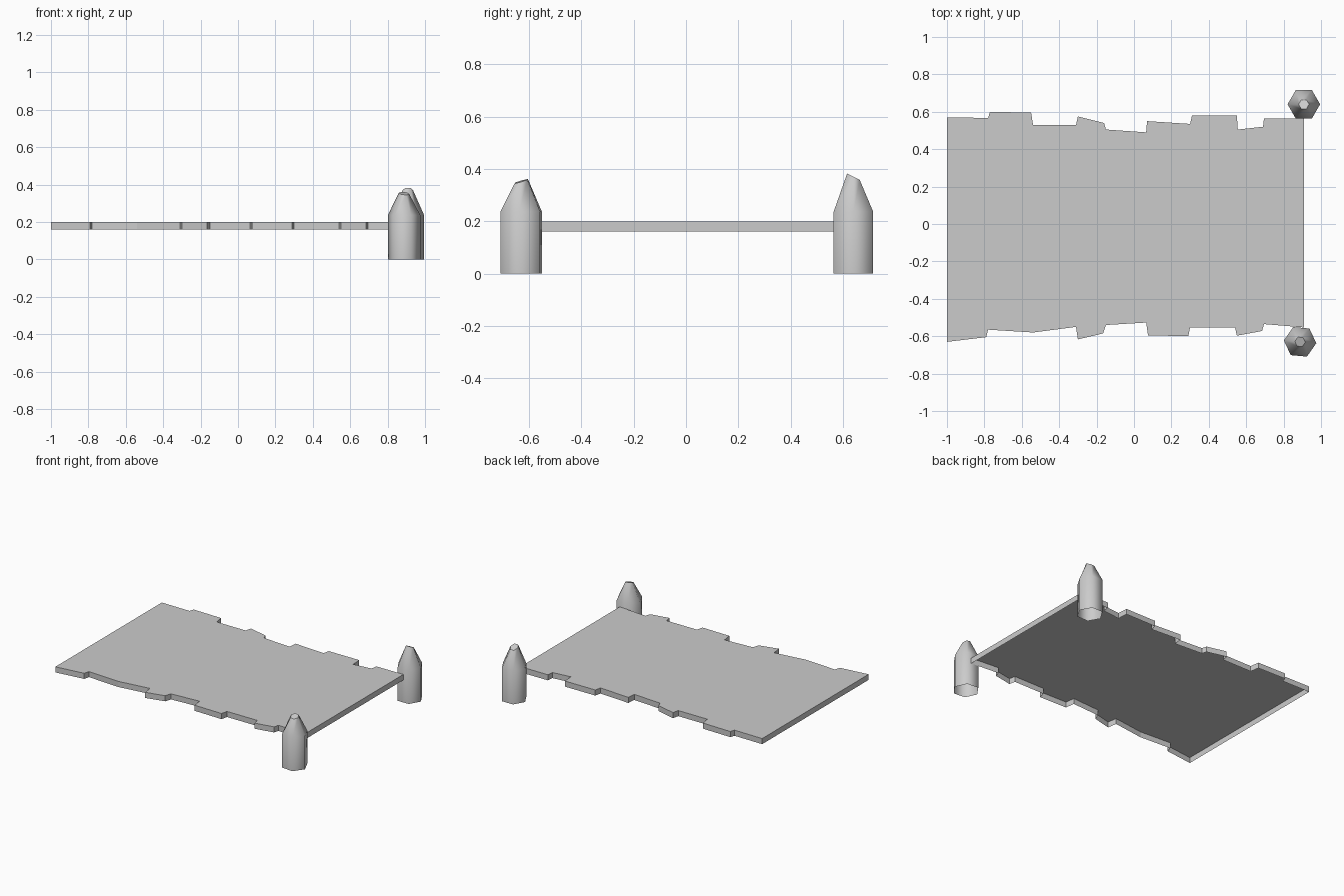
import bpy, bmesh
from math import cos, sin, radians, tau

cube = bpy.data.objects.get("Cube")
if cube:
    bpy.data.objects.remove(cube)

grey = bpy.data.materials.new("plain grey")
grey.use_nodes = True
colour = (0.6, 0.6, 0.6, 1)
grey.diffuse_color = colour
grey.node_tree.nodes["Principled BSDF"].inputs["Base Color"].default_value = colour


def finish(bm, name):
    mesh = bpy.data.meshes.new(name)
    bm.to_mesh(mesh)
    bm.free()
    mesh.materials.append(grey)
    obj = bpy.data.objects.new(name, mesh)
    bpy.context.collection.objects.link(obj)
    return obj


def ring(bm, centre, radius, z, turn, slope=(0, 0)):
    """Six-sided ring, tilted by a slope in x and y."""
    verts = []
    for i in range(6):
        a = tau * i / 6 + radians(turn)
        dx, dy = radius * cos(a), radius * sin(a)
        verts.append(bm.verts.new((centre[0] + dx, centre[1] + dy,
                                   z + dx * slope[0] + dy * slope[1])))
    return verts


# Deck: ragged plank ends along the back and front, open underneath
back = [(-1, .57), (-.78, .567), (-.77, .6), (-.55, .595), (-.54, .53), (-.31, .53),
        (-.3, .575), (-.16, .54), (-.15, .505), (.065, .49), (.07, .55), (.3, .535),
        (.31, .58), (.55, .58), (.555, .505), (.69, .52), (.695, .565), (.91, .565)]
front = [(-1, -.63), (-.79, -.605), (-.78, -.565), (-.54, -.58), (-.31, -.55),
         (-.3, -.617), (-.165, -.585), (-.15, -.54), (.065, -.527), (.075, -.595),
         (.29, -.6), (.3, -.553), (.54, -.553), (.55, -.597), (.685, -.572),
         (.695, -.535), (.91, -.553)]
bm = bmesh.new()
outline = front + back[::-1]
top = [bm.verts.new((x, y, .2)) for x, y in outline]
low = [bm.verts.new((x, y, .16)) for x, y in outline]
bm.faces.new(top)
for i in range(len(outline)):
    j = (i + 1) % len(outline)
    bm.faces.new((low[i], low[j], top[j], top[i]))
finish(bm, "deck")


# Posts: six-sided stakes with a tapered head and a slanted cut tip
def post(name, centre, tip, tip_z, turn, slope):
    bm = bmesh.new()
    rings = [ring(bm, centre, .087, 0, turn),
             ring(bm, centre, .087, .237, turn),
             ring(bm, tip, .028, tip_z, turn, slope)]
    for a, b in zip(rings, rings[1:]):
        for i in range(6):
            j = (i + 1) % 6
            bm.faces.new((a[i], a[j], b[j], b[i])).smooth = True
    cap = bm.faces.new(rings[-1])
    for edge in cap.edges:
        edge.smooth = False
    finish(bm, name)


post("back_post", (.908, .64), (.908, .64), .37, 0, (0, -.5))
post("front_post", (.888, -.63), (.888, -.63), .353, -5, (-.1, .3))
